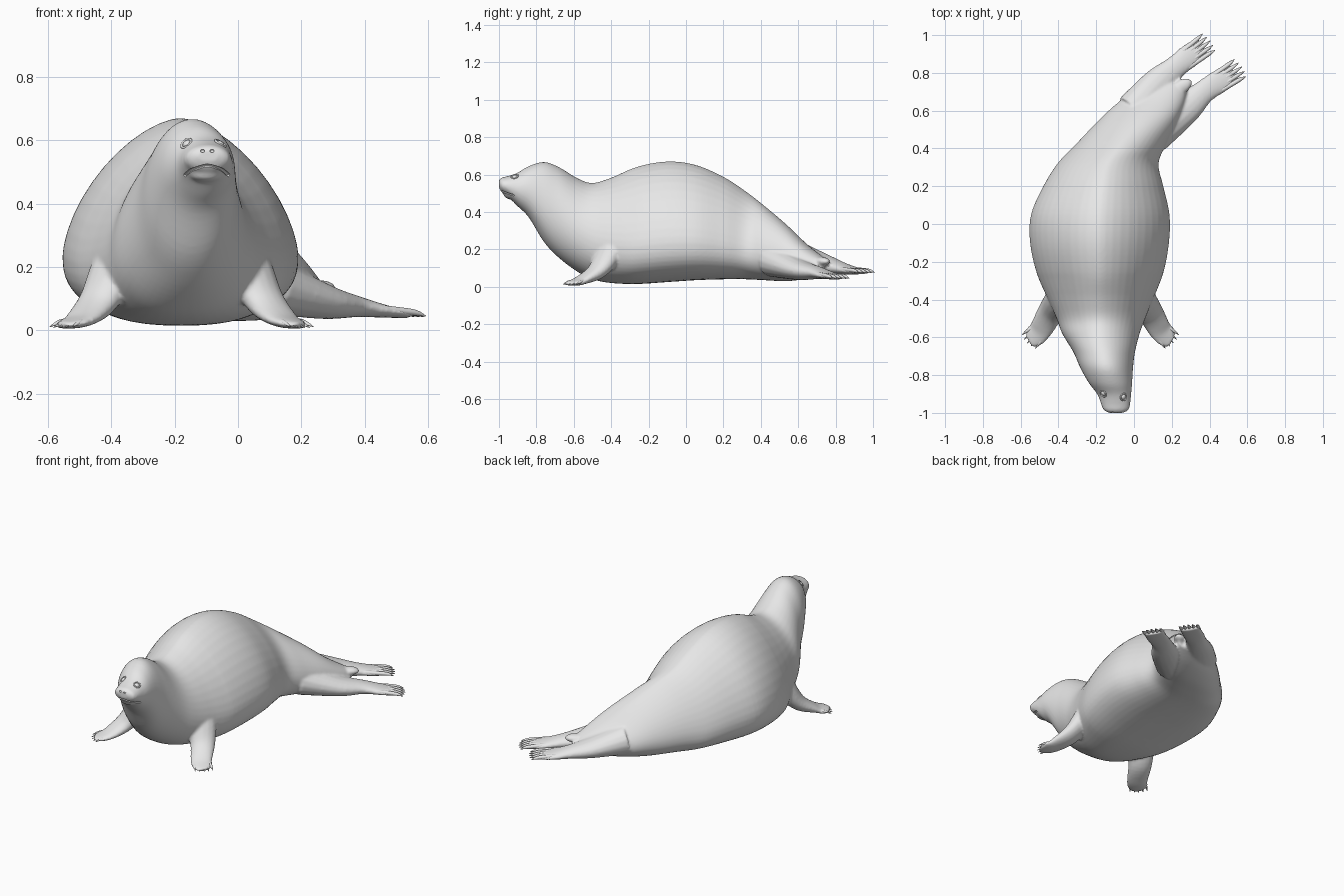
import bpy, bmesh, math
from mathutils import Vector, Matrix
from mathutils.bvhtree import BVHTree

scene = bpy.context.scene
cube = bpy.data.objects.get("Cube")
if cube:
    bpy.data.objects.remove(cube, do_unlink=True)

fur = bpy.data.materials.new("grey fur")
fur.use_nodes = True
GREY = (0.8, 0.8, 0.8, 1)
fur.diffuse_color = GREY
for node in fur.node_tree.nodes:
    if node.type == "BSDF_PRINCIPLED":
        node.inputs["Base Color"].default_value = GREY

UP = Vector((0, 0, 1))
MIDDLE = -0.178          # mirror plane of the front flippers


def finish(name, bm):
    """Turn a bmesh into a named, coloured, linked object."""
    bmesh.ops.recalc_face_normals(bm, faces=bm.faces)
    mesh = bpy.data.meshes.new(name)
    bm.to_mesh(mesh)
    bm.free()
    mesh.materials.append(fur)
    obj = bpy.data.objects.new(name, mesh)
    scene.collection.objects.link(obj)
    return obj


def activate(obj):
    bpy.ops.object.select_all(action="DESELECT")
    obj.select_set(True)
    bpy.context.view_layer.objects.active = obj


def smooth(obj, angle=50):
    activate(obj)
    bpy.ops.object.shade_smooth_by_angle(angle=math.radians(angle))


def spline(rows, steps):
    """Catmull-Rom interpolation of rows of numbers."""
    rows = [Vector(r) for r in rows]
    ends = [rows[0]] + rows + [rows[-1]]
    out = []
    for a, b, c, d in zip(ends, ends[1:], ends[2:], ends[3:]):
        for i in range(steps):
            t = i / steps
            out.append(b + (c - a) * (t / 2)
                       + (a * 2 - b * 5 + c * 4 - d) * (t * t / 2)
                       + (b * 3 - a - c * 3 + d) * (t ** 3 / 2))
    return out + [rows[-1]]


def loft(bm, rings):
    """Skin closed rings of points and cap both ends."""
    loops = [[bm.verts.new(p) for p in ring] for ring in rings]
    n = len(loops[0])
    for a, b in zip(loops, loops[1:]):
        for i in range(n):
            j = (i + 1) % n
            bm.faces.new((a[i], a[j], b[j], b[i]))
    bm.faces.new(loops[0])
    bm.faces.new(loops[-1])


def tube(bm, rows, steps=5, sides=16):
    """Flattened tube through rows of x, y, z, half width, half thickness."""
    pts = spline(rows, steps)
    rings = []
    for i, p in enumerate(pts):
        along = Vector(pts[min(i + 1, len(pts) - 1)][:3]) - Vector(pts[max(i - 1, 0)][:3])
        side = along.cross(UP).normalized()
        lift = side.cross(along).normalized()
        rings.append([Vector(p[:3]) + side * (p[3] * math.cos(a)) + lift * (p[4] * math.sin(a))
                      for a in (math.tau * k / sides for k in range(sides))])
    loft(bm, rings)


def ball(bm, centre, size, turn=0):
    m = Matrix.Translation(centre) @ Matrix.Rotation(turn, 4, "Z") @ Matrix.Diagonal((*size, 1))
    bmesh.ops.create_uvsphere(bm, u_segments=24, v_segments=16, radius=1, matrix=m)


def power(v, n):
    return math.copysign(abs(v) ** (2 / n), v)


def section(row, sides=48):
    """Round in the head, domed with a flat belly in the trunk."""
    y, left, right, low, high = row
    k = max(0, min(1, (y + 0.8) / 0.5, (0.75 - y) / 0.4))
    mid = low + (high - low) * (0.5 - 0.18 * k)
    ring = []
    for i in range(sides):
        a = math.tau * i / sides
        c, s = math.cos(a), math.sin(a)
        n = 2 - 0.4 * k if s > 0 else 2 + 0.5 * k
        reach = high - mid if s > 0 else mid - low
        ring.append(((left + right) / 2 + (right - left) / 2 * power(c, n), y,
                     mid + reach * power(s, n)))
    return ring


# Trunk and head: y, left edge, right edge, underside, top
trunk = [
    (-1, -.13, -.06, .53, .57), (-.985, -.16, -.03, .505, .583), (-.95, -.175, -.02, .48, .592),
    (-.9, -.195, -.015, .43, .61), (-.84, -.24, -.01, .37, .645), (-.76, -.285, -.005, .24, .667),
    (-.68, -.32, .005, .155, .64), (-.58, -.38, .03, .08, .58), (-.5, -.41, .06, .04, .555),
    (-.4, -.455, .1, .02, .583), (-.26, -.515, .155, .015, .642), (-.1, -.55, .185, .025, .67),
    (.05, -.545, .188, .035, .652), (.2, -.48, .155, .04, .588), (.32, -.405, .13, .04, .51),
    (.42, -.31, .17, .035, .432), (.54, -.195, .23, .03, .33), (.65, -.075, .27, .045, .225),
    (.74, .08, .28, .075, .155),
]
body_bm = bmesh.new()
loft(body_bm, [section(r) for r in spline(trunk, 5)])

# Whisker pads, nose and lower jaw
for x in (-.13, -.07):
    ball(body_bm, (x, -.955, .538), (.042, .04, .034))
ball(body_bm, (-.097, -.98, .565), (.03, .02, .017))
ball(body_bm, (-.1, -.93, .492), (.055, .045, .025))

# Tail stub
ball(body_bm, (.25, .725, .135), (.065, .037, .024), math.radians(32))

# Front flippers
arm = [(-.36, -.38, .28, .09, .06), (-.4, -.42, .17, .085, .06), (-.445, -.475, .085, .07, .045),
       (-.495, -.56, .035, .062, .024), (-.535, -.6, .02, .058, .015), (-.56, -.615, .017, .035, .01)]


def mirrored(rows):
    return [(2 * MIDDLE - r[0], *r[1:]) for r in rows]


tube(body_bm, arm)
tube(body_bm, mirrored(arm))

# Hind flippers
hind = {
    "left": [(.1, .47, .14, .1, .09), (.27, .61, .09, .085, .055), (.37, .7, .075, .063, .034),
             (.46, .76, .06, .064, .02), (.53, .805, .05, .06, .012)],
    "right": [(0, .6, .15, .1, .09), (.13, .745, .115, .085, .055), (.22, .83, .097, .062, .034),
              (.3, .895, .085, .064, .02), (.365, .94, .08, .06, .012)],
}
for rows in hind.values():
    tube(body_bm, rows)

# Fuse everything into one soft skin
body = finish("seal_body", body_bm)
remesh = body.modifiers.new("fuse", "REMESH")
remesh.mode = "VOXEL"
remesh.voxel_size = 0.008
soften = body.modifiers.new("soften", "SMOOTH")
soften.factor = 0.5
soften.iterations = 5
activate(body)
for name in ("fuse", "soften"):
    bpy.ops.object.modifier_apply(modifier=name)

skin = bmesh.new()
skin.from_mesh(body.data)
tree = BVHTree.FromBMesh(skin)
skin.free()


def on_face(x, z):
    """Point and normal on the skin, seen from the front."""
    hit = tree.ray_cast(Vector((x, -2, z)), Vector((0, 1, 0)))
    return hit[0], hit[1]


# Mouth line and nostrils are cut into the skin
cut_bm = bmesh.new()
lips = [(-.17, .488), (-.148, .505), (-.12, .515), (-.097, .52), (-.072, .515), (-.048, .505), (-.028, .488)]
line = [on_face(x, z)[0] for x, z in lips]
tube(cut_bm, [(*p, .007, .005) for p in line if p], 4, 8)
for x in (-.112, -.082):
    p, normal = on_face(x, .566)
    if p:
        ball(cut_bm, p, (.007, .008, .005))
cutter = finish("mouth_cutter", cut_bm)
cutter.hide_render = True
cut = body.modifiers.new("mouth", "BOOLEAN")
cut.operation = "DIFFERENCE"
cut.solver = "EXACT"
cut.object = cutter
activate(body)
bpy.ops.object.modifier_apply(modifier="mouth")
bpy.data.objects.remove(cutter, do_unlink=True)
smooth(body)

# Eyes with raised lids
for name, x in (("right_eye", -.163), ("left_eye", -.055)):
    p, normal = on_face(x, .59)
    if not p:
        continue
    bm = bmesh.new()
    ball(bm, p - normal * .01, (.017, .017, .017))
    turn = normal.to_track_quat("Z", "Y")
    rings = []
    for i in range(25):
        a = math.tau * i / 24
        out = Vector((math.cos(a), math.sin(a), 0))
        rings.append([p + turn @ (out * (.018 + .004 * math.cos(b)) + UP * (.004 * math.sin(b)))
                      for b in (math.tau * k / 8 for k in range(8))])
    loft(bm, rings)
    smooth(finish(name, bm))


def digits(name, start, end, spread, length, thick, lift):
    """Five tapering toes fanned out from a flipper."""
    start, end = Vector(start[:3]), Vector(end[:3])
    along = (end - start).normalized()
    side = along.cross(UP).normalized()
    bm = bmesh.new()
    for i in range(-2, 3):
        root = start + side * (i * spread * 0.8)
        knuckle = end + side * (i * spread) + UP * lift
        tip = knuckle + along * (length - 0.003 * i * i) + side * (i * spread * 0.1) - UP * lift
        tube(bm, [(*root, thick, thick), (*root.lerp(knuckle, 0.6), thick, thick),
                  (*knuckle, thick * 0.9, thick * 0.8), (*tip, thick * 0.15, thick * 0.15)], 4, 10)
    smooth(finish(name, bm))


for side_name, rows in hind.items():
    digits(side_name + "_hind_toes", rows[-3], rows[-1], .025, .05, .012, .006)
for side_name, rows in (("right", arm), ("left", mirrored(arm))):
    digits(side_name + "_front_claws", rows[-3], rows[-2], .023, .045, .009, .004)
